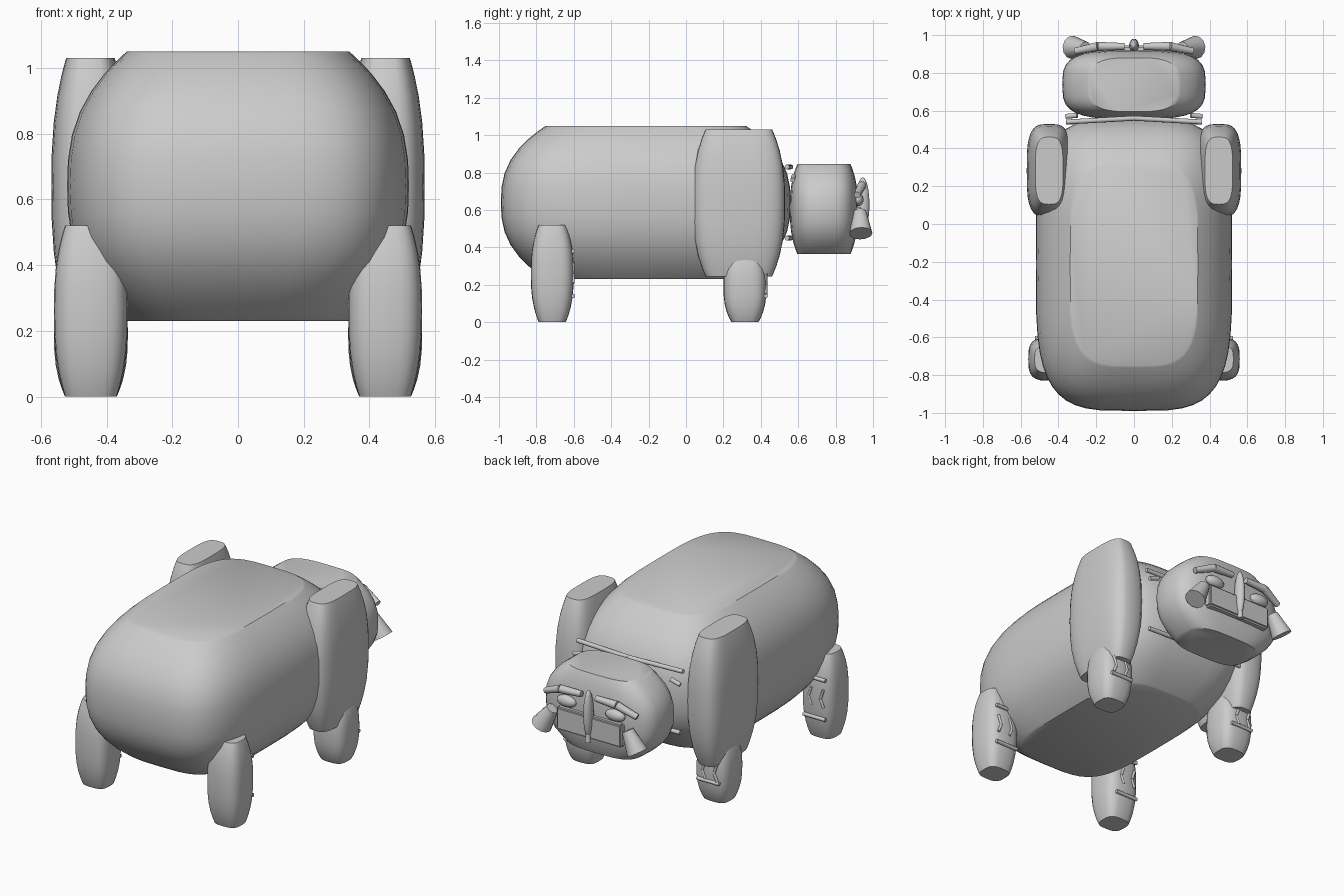
import bpy, bmesh
from math import cos, sin, pi, copysign
from mathutils import Vector

if "Cube" in bpy.data.objects:
    bpy.data.objects.remove(bpy.data.objects["Cube"])


def finish(name, bm, angle=0.7):
    bmesh.ops.recalc_face_normals(bm, faces=bm.faces)
    me = bpy.data.meshes.new(name)
    bm.to_mesh(me)
    bm.free()
    ob = bpy.data.objects.new(name, me)
    bpy.context.collection.objects.link(ob)
    bpy.ops.object.select_all(action='DESELECT')
    ob.select_set(True)
    bpy.context.view_layer.objects.active = ob
    bpy.ops.object.shade_smooth_by_angle(angle=angle)
    return ob


def pillow(name, lo, hi, cap_x, cap_y, n=4.0, seg=32, rings=12):
    """Rounded block: superellipse rings stacked in z, shrinking to flat caps."""
    lo, hi = Vector(lo), Vector(hi)
    c, h = (lo + hi) / 2, (hi - lo) / 2
    bm = bmesh.new()
    loops = []
    for i in range(rings + 1):
        t = -cos(pi * i / rings)
        k = abs(t) ** 2.6
        sx, sy = 1 - (1 - cap_x) * k, 1 - (1 - cap_y) * k
        ring = []
        for j in range(seg):
            a = 2 * pi * j / seg
            x = copysign(abs(cos(a)) ** (2 / n), cos(a))
            y = copysign(abs(sin(a)) ** (2 / n), sin(a))
            ring.append(bm.verts.new((c.x + h.x * sx * x, c.y + h.y * sy * y, c.z + h.z * t)))
        loops.append(ring)
    for a, b in zip(loops, loops[1:]):
        for j in range(seg):
            bm.faces.new((a[j], a[(j + 1) % seg], b[(j + 1) % seg], b[j]))
    bm.faces.new(loops[0])
    bm.faces.new(loops[-1])
    return finish(name, bm)


def rod(name, p, q, r1, r2=None, seg=12):
    """Tapered cylinder from p to q."""
    p, q = Vector(p), Vector(q)
    d = q - p
    bm = bmesh.new()
    bmesh.ops.create_cone(bm, cap_ends=True, segments=seg, radius1=r1,
                          radius2=r1 if r2 is None else r2, depth=d.length)
    m = d.to_track_quat('Z', 'Y').to_matrix().to_4x4()
    m.translation = (p + q) / 2
    bm.transform(m)
    return finish(name, bm)


def ball(name, loc, size):
    bm = bmesh.new()
    bmesh.ops.create_uvsphere(bm, u_segments=16, v_segments=10, radius=1)
    bmesh.ops.scale(bm, vec=size, verts=bm.verts)
    bmesh.ops.translate(bm, vec=loc, verts=bm.verts)
    return finish(name, bm, 1.2)


# torso and head
pillow("body", (-0.52, -0.99, 0.23), (0.52, 0.56, 1.05), 0.65, 0.69, n=3.8, seg=48, rings=16)
pillow("head", (-0.38, 0.555, 0.365), (0.38, 0.92, 0.845), 0.62, 0.78, n=3.4)

# neck folds
for z, w in ((0.83, 0.36), (0.45, 0.34)):
    for s in (-1, 1):
        rod("neck_fold", (0, 0.56, z), (s * w, 0.54, z), 0.013)
for s in (-1, 1):
    rod("neck_crease", (s * 0.30, 0.575, 0.78), (s * 0.36, 0.57, 0.76), 0.013)

for s in (-1, 1):
    def span(a, b):
        return min(s * a, s * b), max(s * a, s * b)
    # shoulder plates
    x0, x1 = span(0.33, 0.568)
    pillow("shoulder", (x0, 0.035, 0.245), (x1, 0.53, 1.03), 0.62, 0.72, n=3.4)
    # legs with skin creases on their +y face
    for name, y0, y1, top in (("hind_leg", -0.83, -0.6, 0.52), ("front_leg", 0.2, 0.43, 0.38)):
        x0, x1 = span(0.335, 0.56)
        pillow(name, (x0, y0, 0), (x1, y1, top), 0.7, 0.63, n=3.2, seg=24)
        yb = y1 - 0.003
        bars = [(0.14, 0.375, 0.525)]
        if name == "hind_leg":
            bars.append((0.38, 0.375, 0.525))
        for z, a, b in bars:
            rod(name + "_crease", (s * a, yb, z), (s * b, yb, z), 0.011)
        for x in (0.41, 0.49):
            zm = 0.26 if name == "hind_leg" else 0.2
            rod(name + "_crease", (s * (x + 0.02), yb, zm + 0.06), (s * x, yb, zm), 0.008)
            rod(name + "_crease", (s * x, yb, zm), (s * (x + 0.02), yb, zm - 0.05), 0.008)
    # brow, eye and cheek tusk
    rod("brow", (s * 0.05, 0.94, 0.735), (s * 0.19, 0.94, 0.73), 0.018, 0.024)
    rod("brow_end", (s * 0.19, 0.94, 0.73), (s * 0.31, 0.915, 0.68), 0.024, 0.018)
    ball("eye", (s * 0.165, 0.92, 0.655), (0.065, 0.03, 0.035))
    rod("cheek_tusk", (s * 0.255, 0.93, 0.59), (s * 0.325, 0.935, 0.475), 0.035, 0.062)

# nose ridge and muzzle
ball("nose_ridge", (0, 0.945, 0.63), (0.026, 0.036, 0.145))
bm = bmesh.new()
bmesh.ops.create_cube(bm, size=1)
bmesh.ops.scale(bm, vec=(0.44, 0.10, 0.14), verts=bm.verts)
bmesh.ops.translate(bm, vec=(0, 0.895, 0.545), verts=bm.verts)
bmesh.ops.bevel(bm, geom=bm.edges[:], offset=0.01, segments=2, affect='EDGES')
finish("muzzle", bm)
rod("nose_tip", (0, 0.95, 0.53), (0, 0.95, 0.46), 0.01, 0.018)
